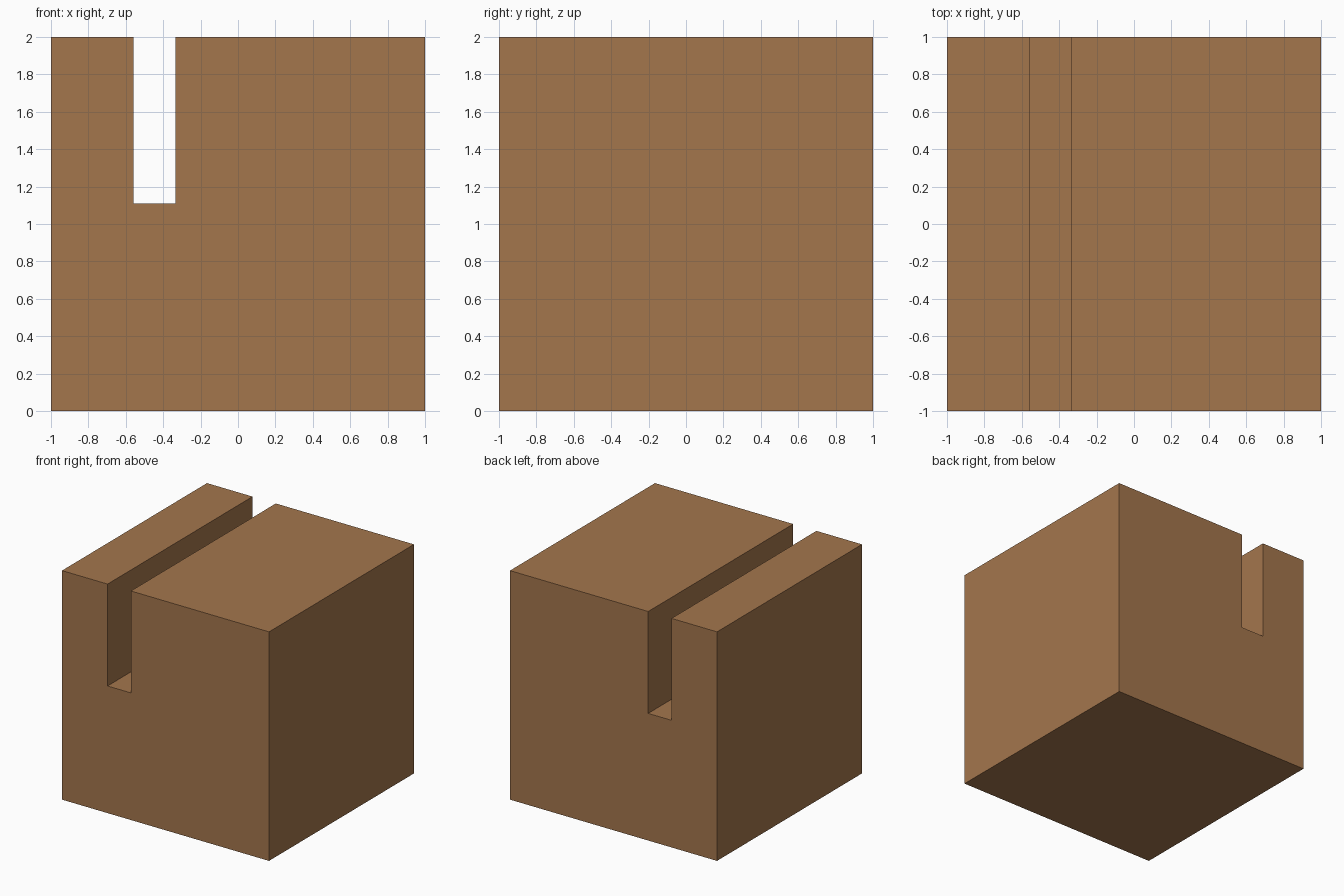
import bpy
import bmesh

if "Cube" in bpy.data.objects:
    bpy.data.objects.remove(bpy.data.objects["Cube"])

SLOT_LEFT, SLOT_RIGHT, SLOT_FLOOR = -0.56, -0.335, 1.11

# Front profile of the block with the slot cut down from the top
profile = [(-1, 0), (1, 0), (1, 2), (SLOT_RIGHT, 2), (SLOT_RIGHT, SLOT_FLOOR),
           (SLOT_LEFT, SLOT_FLOOR), (SLOT_LEFT, 2), (-1, 2)]

# Extrude the profile from front to back
bm = bmesh.new()
front = bm.faces.new([bm.verts.new((x, -1, z)) for x, z in profile])
result = bmesh.ops.extrude_face_region(bm, geom=[front], use_keep_orig=True)
back_verts = [v for v in result["geom"] if isinstance(v, bmesh.types.BMVert)]
bmesh.ops.translate(bm, verts=back_verts, vec=(0, 2, 0))
bmesh.ops.recalc_face_normals(bm, faces=bm.faces)

mesh = bpy.data.meshes.new("slotted_block")
bm.to_mesh(mesh)
bm.free()
block = bpy.data.objects.new("slotted_block", mesh)
bpy.context.collection.objects.link(block)

# Brown wood colour
wood = bpy.data.materials.new("brown_wood")
wood.diffuse_color = (0.37, 0.18, 0.073, 1)
wood.use_nodes = True
wood.node_tree.nodes["Principled BSDF"].inputs["Base Color"].default_value = wood.diffuse_color
mesh.materials.append(wood)
